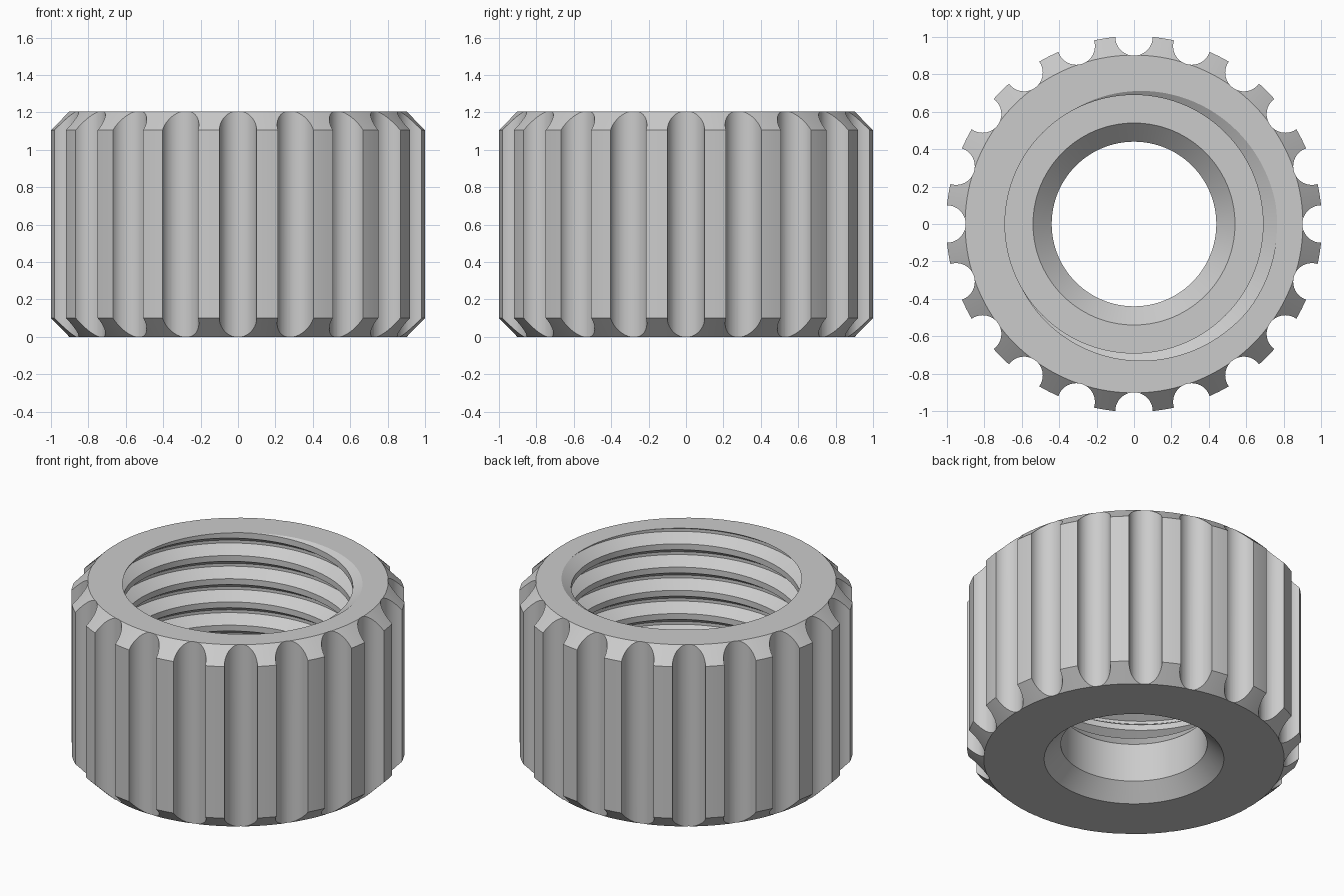
import bpy, bmesh, math

old = bpy.data.objects.get("Cube")
if old:
    bpy.data.objects.remove(old)

HEIGHT, OUTER, RIM, CHAMFER = 1.205, 1.005, 0.903, 0.1
FLOOR = 0.455                                   # seat at the bottom of the thread
MINOR, MAJOR, PITCH = 0.69, 0.765, 0.154
COLUMNS, FLUTES = 160, 20

metal = bpy.data.materials.new("grey metal")
metal.use_nodes = True
grey = (0.6, 0.6, 0.6, 1)
metal.diffuse_color = grey
metal.node_tree.nodes["Principled BSDF"].inputs["Base Color"].default_value = grey

# One pitch of the thread: crest, flank, root, flank
THREAD = [(0, MINOR), (0.25, MINOR), (0.5625, MAJOR), (0.6875, MAJOR), (1, MINOR)]
SHIFT = 0.24                                    # turns the groove run-out on the top face


def thread_radius(phase):
    phase %= 1
    for (a, ra), (b, rb) in zip(THREAD, THREAD[1:]):
        if phase <= b:
            return ra + (rb - ra) * (phase - a) / (b - a)


def column(turn):
    """Closed radial section of the nut at a given fraction of a turn."""
    section = [(0.54, 0), (0.44, CHAMFER), (0.44, FLOOR - 0.1), (0.54, FLOOR)]
    offset = turn + SHIFT
    first = math.floor(FLOOR / PITCH) - 3
    last = math.ceil(HEIGHT / PITCH) + 2
    for coil in range(first, last):
        for step, radius in THREAD[:-1]:
            z = (coil + step + offset) * PITCH
            if z < FLOOR or z > HEIGHT:
                z = FLOOR if z < FLOOR else HEIGHT
                radius = thread_radius(z / PITCH - offset)
            section.append((radius, z))
    section += [(RIM, HEIGHT), (OUTER, HEIGHT - CHAMFER), (OUTER, CHAMFER), (RIM, 0)]
    return section


def make_object(name, bm):
    bmesh.ops.recalc_face_normals(bm, faces=bm.faces)
    mesh = bpy.data.meshes.new(name)
    bm.to_mesh(mesh)
    bm.free()
    mesh.materials.append(metal)
    obj = bpy.data.objects.new(name, mesh)
    bpy.context.collection.objects.link(obj)
    return obj


# Threaded nut body
bm = bmesh.new()
rings = []
for i in range(COLUMNS + 1):
    angle = math.tau * i / COLUMNS
    rings.append([bm.verts.new((r * math.cos(angle), r * math.sin(angle), z))
                  for r, z in column(i / COLUMNS)])
for a, b in zip(rings, rings[1:]):
    for j in range(len(a)):
        k = (j + 1) % len(a)
        bm.faces.new((a[j], a[k], b[k], b[j]))
bmesh.ops.remove_doubles(bm, verts=bm.verts, dist=0.00005)
bmesh.ops.dissolve_degenerate(bm, edges=bm.edges, dist=0.00005)
nut = make_object("threaded_nut", bm)

# Round grip flutes cut around the outside
bm = bmesh.new()
for i in range(FLUTES):
    angle = math.tau * i / FLUTES
    made = bmesh.ops.create_cone(bm, cap_ends=True, segments=40, radius1=0.1,
                                 radius2=0.1, depth=HEIGHT + 0.4)
    bmesh.ops.translate(bm, verts=made["verts"],
                        vec=(math.cos(angle), math.sin(angle), HEIGHT / 2))
cutter = make_object("flute_cutter", bm)
cutter.hide_render = True

cut = nut.modifiers.new("flutes", "BOOLEAN")
cut.operation = "DIFFERENCE"
cut.solver = "EXACT"
cut.object = cutter
bpy.ops.object.select_all(action="DESELECT")
nut.select_set(True)
bpy.context.view_layer.objects.active = nut
bpy.ops.object.modifier_apply(modifier=cut.name)
bpy.data.objects.remove(cutter)
bpy.ops.object.shade_smooth_by_angle(angle=math.radians(25))
